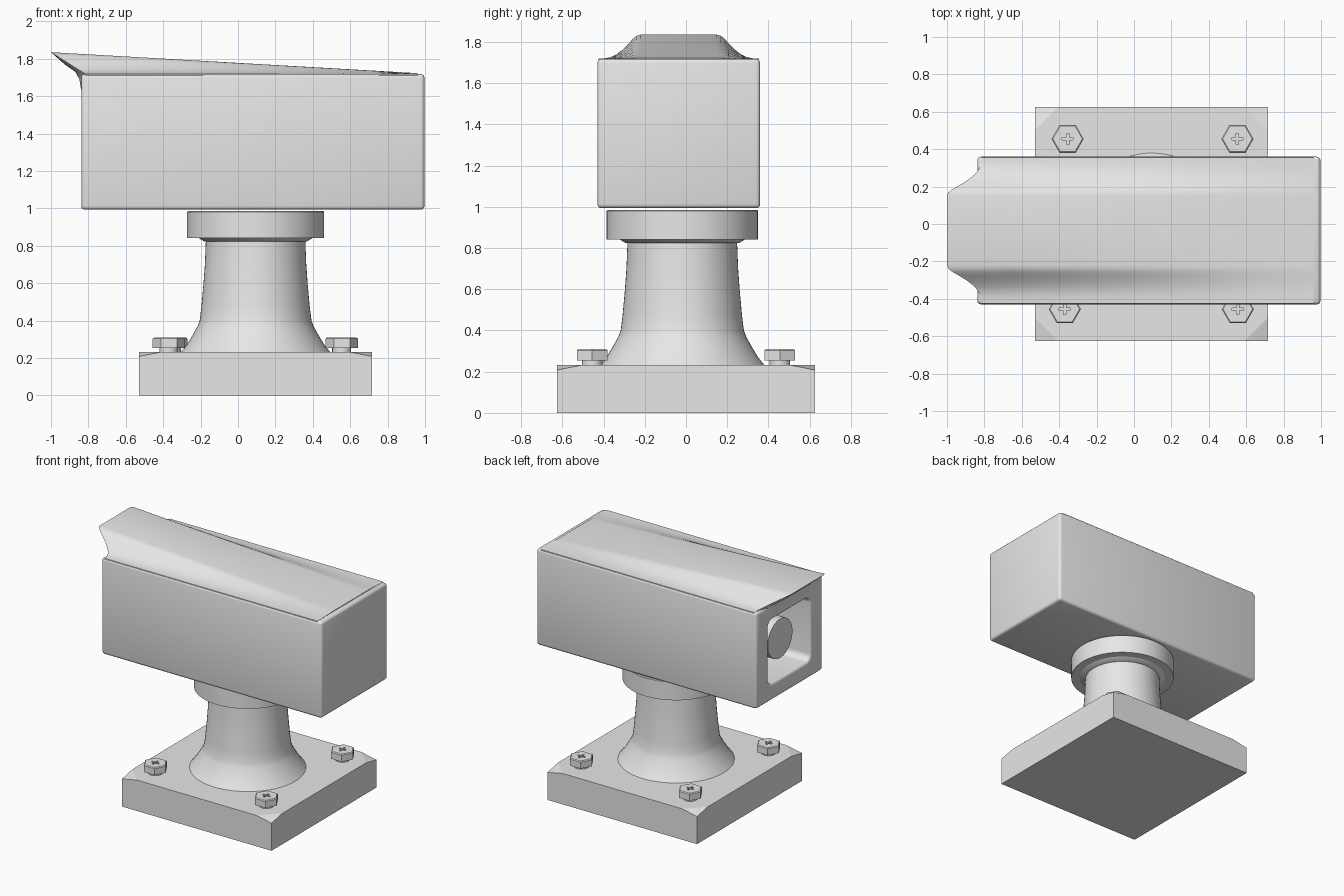
import bpy, bmesh, math
from mathutils import Matrix, Vector

old = bpy.data.objects.get("Cube")
if old:
    bpy.data.objects.remove(old, do_unlink=True)

grey = bpy.data.materials.new("light_grey")
grey.use_nodes = True
grey.diffuse_color = (0.8, 0.8, 0.8, 1)
grey.node_tree.nodes["Principled BSDF"].inputs["Base Color"].default_value = (0.8, 0.8, 0.8, 1)


def make(name, bm, smooth=None):
    bmesh.ops.recalc_face_normals(bm, faces=bm.faces)
    mesh = bpy.data.meshes.new(name)
    bm.to_mesh(mesh)
    bm.free()
    mesh.materials.append(grey)
    ob = bpy.data.objects.new(name, mesh)
    bpy.context.collection.objects.link(ob)
    if smooth:
        finish(ob, smooth)
    return ob


def select(ob):
    bpy.ops.object.select_all(action='DESELECT')
    ob.select_set(True)
    bpy.context.view_layer.objects.active = ob


def finish(ob, angle):
    select(ob)
    bpy.ops.object.shade_smooth_by_angle(angle=math.radians(angle))


def box(bm, lo, hi):
    lo, hi = Vector(lo), Vector(hi)
    size = hi - lo
    m = Matrix.Translation((lo + hi) / 2) @ Matrix.Diagonal((*size, 1))
    return bmesh.ops.create_cube(bm, size=1, matrix=m)["verts"]


def lathe(name, profile, centre, sides=64):
    """Spin (radius, z) points around a vertical axis."""
    bm = bmesh.new()
    rings = []
    for r, z in profile:
        rings.append([bm.verts.new((centre[0] + r * math.cos(a), centre[1] + r * math.sin(a), z))
                      for a in (math.tau * i / sides for i in range(sides))])
    for a, b in zip(rings, rings[1:]):
        for i in range(sides):
            j = (i + 1) % sides
            bm.faces.new((a[i], a[j], b[j], b[i]))
    bm.faces.new(rings[0])
    bm.faces.new(rings[-1])
    return make(name, bm, 30)


def cut(ob, cutter):
    mod = ob.modifiers.new("cut", 'BOOLEAN')
    mod.object, mod.operation, mod.solver = cutter, 'DIFFERENCE', 'EXACT'
    select(ob)
    bpy.ops.object.modifier_apply(modifier=mod.name)
    bpy.data.objects.remove(cutter, do_unlink=True)


# Base plate with the four top corners sloped down
X0, X1, Y0, Y1, TOP = -0.53, 0.717, -0.625, 0.625, 0.233
bm = bmesh.new()
box(bm, (X0, Y0, 0), (X1, Y1, TOP))
for cx, sx in ((X0, -1), (X1, 1)):
    for cy, sy in ((Y0, -1), (Y1, 1)):
        drop, run = 0.025, 0.125
        bmesh.ops.bisect_plane(bm, geom=bm.verts[:] + bm.edges[:] + bm.faces[:],
                               plane_co=(cx, cy, TOP - drop),
                               plane_no=(sx / run, sy / run, 1 / drop), clear_outer=True)
        bmesh.ops.holes_fill(bm, edges=[e for e in bm.edges if e.is_boundary])
make("base_plate", bm)

# Pedestal and swivel collar
AXIS = (0.094, -0.018)
lathe("pedestal", [(0.4, 0.23), (0.368, 0.27), (0.335, 0.325), (0.31, 0.37), (0.299, 0.4),
                   (0.29, 0.47), (0.279, 0.59), (0.271, 0.7), (0.265, 0.85)], AXIS)
lathe("swivel_collar", [(0.25, 0.822), (0.275, 0.824), (0.305, 0.842), (0.367, 0.842),
                        (0.367, 0.98), (0.362, 0.985)], AXIS)

# Hex bolts with a cross recess
for i, (x, y) in enumerate(((-0.355, 0.455), (0.553, 0.455), (-0.37, -0.455), (0.555, -0.455))):
    lathe(f"bolt_shank_{i + 1}", [(0.05, 0.2), (0.05, 0.26)], (x, y), 24)
    bm = bmesh.new()
    bmesh.ops.create_cone(bm, cap_ends=True, segments=6, radius1=0.086, radius2=0.086, depth=0.055,
                          matrix=Matrix.Translation((x, y, 0.2815)) @ Matrix.Rotation(math.pi / 2, 4, 'Z'))
    # put two corners on the x axis
    if max(v.co.x for v in bm.verts) - x < 0.08:
        bmesh.ops.rotate(bm, verts=bm.verts, cent=(x, y, 0), matrix=Matrix.Rotation(math.pi / 6, 3, 'Z'))
    rim = [e for e in bm.edges if all(v.co.z > 0.3 for v in e.verts)]
    bmesh.ops.bevel(bm, geom=rim, offset=0.006, segments=1, affect='EDGES')
    head = make(f"bolt_head_{i + 1}", bm)
    for a, b in ((0.03, 0.007), (0.007, 0.03)):
        bm = bmesh.new()
        box(bm, (x - a, y - b, 0.295), (x + a, y + b, 0.33))
        cut(head, make("cross_cutter", bm))

# Camera housing with a rounded window in the -x end
FRONT, MID = -0.838, -0.035
bm = bmesh.new()
box(bm, (FRONT, -0.43, 0.993), (0.997, 0.36, 1.718))
housing = make("housing", bm)
bm = bmesh.new()
box(bm, (FRONT - 0.1, MID - 0.25, 1.12), (FRONT + 0.4, MID + 0.25, 1.6))
along = [e for e in bm.edges if abs(e.verts[0].co.x - e.verts[1].co.x) > 0.1]
bmesh.ops.bevel(bm, geom=along, offset=0.05, segments=6, affect='EDGES', profile=0.5)
cut(housing, make("window_cutter", bm))
mod = housing.modifiers.new("rounding", 'BEVEL')
mod.width, mod.segments, mod.limit_method, mod.angle_limit = 0.02, 3, 'ANGLE', math.radians(40)
select(housing)
bpy.ops.object.modifier_apply(modifier=mod.name)
finish(housing, 40)

# Lens barrel inside the window
bm = bmesh.new()
bmesh.ops.create_cone(bm, cap_ends=True, segments=48, radius1=0.147, radius2=0.147, depth=0.36,
                      matrix=Matrix.Translation((-0.58, MID, 1.36)) @ Matrix.Rotation(math.pi / 2, 4, 'Y'))
make("lens_barrel", bm, 40)

# Sun visor: tapered roof whose raised middle juts out past the window
half = [(0.39, 0.0), (0.36, 0.02), (0.33, 0.07), (0.3, 0.2), (0.27, 0.4), (0.24, 0.66),
        (0.22, 0.85), (0.205, 0.95), (0.185, 1.0)]
section = [(MID - y, h) for y, h in half] + [(MID + y, h) for y, h in reversed(half)]
bm = bmesh.new()
rows = []
for y, h in section:
    lip = Vector((-0.815 - 0.185 * h, y, 1.718 + 0.117 * h))
    back = Vector((0.96, y, 1.719 + 0.004 * h))
    top = [back.lerp(lip, t / 6) for t in range(7)]
    under = [Vector((-0.815 - 0.112 * h, y, 1.71 + 0.06 * h)),
             Vector((-0.815 - 0.055 * h, y, 1.70 + 0.03 * h)),
             Vector((-0.815 - 0.033 * h, y, 1.69)),
             Vector((-0.815 - 0.024 * h, y, 1.635)),
             Vector((-0.8, y, 1.635)), Vector((-0.8, y, 1.7)), Vector((0.96, y, 1.7))]
    rows.append([bm.verts.new(p) for p in top + under])
for a, b in zip(rows, rows[1:]):
    for i in range(len(a)):
        j = (i + 1) % len(a)
        bm.faces.new((a[i], a[j], b[j], b[i]))
bm.faces.new(rows[0])
bm.faces.new(rows[-1])
make("sun_visor", bm, 35)
